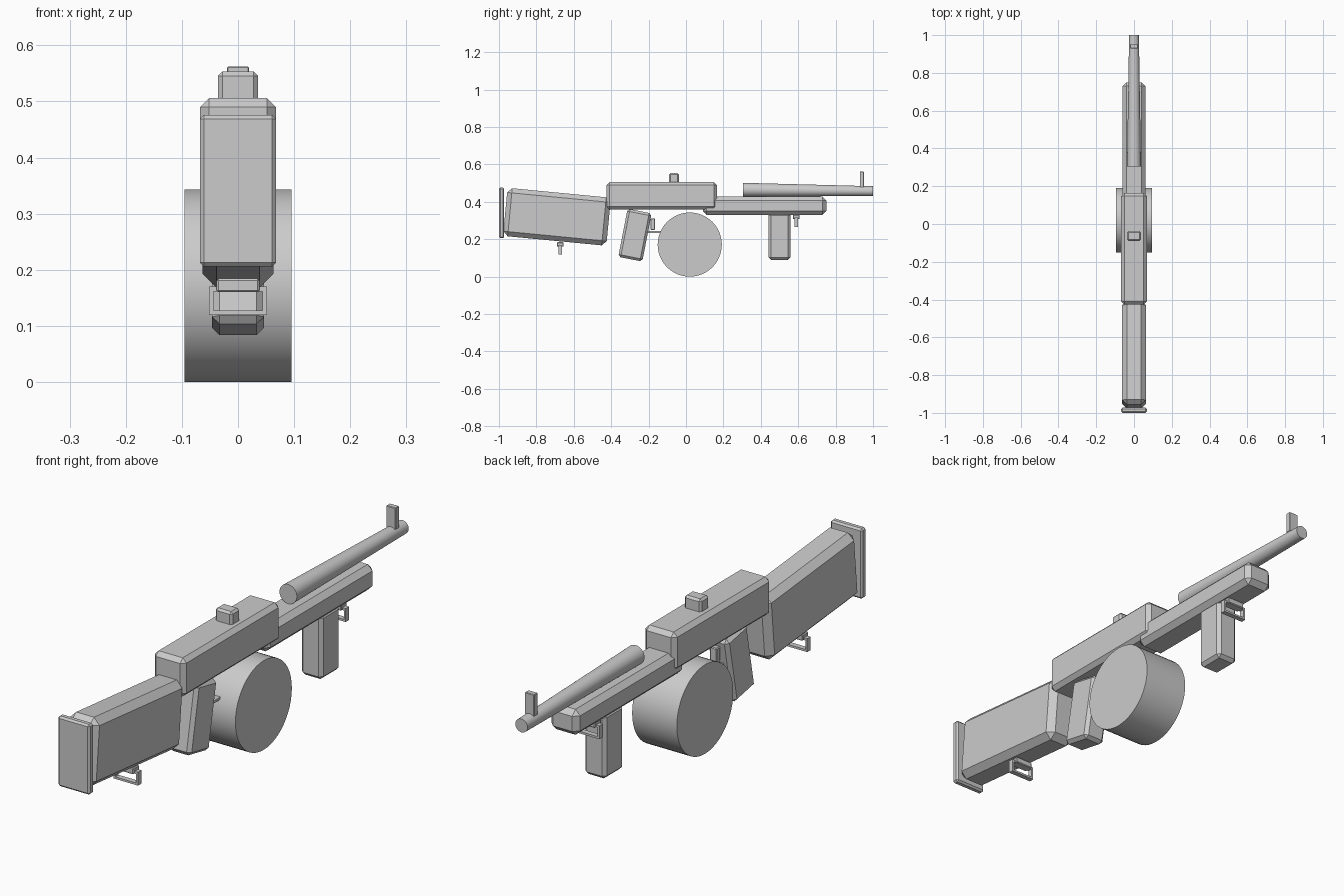
import bpy, bmesh
from math import radians
from mathutils import Matrix

if "Cube" in bpy.data.objects:
    bpy.data.objects.remove(bpy.data.objects["Cube"])


def finish(name, bm, bevel=0.0):
    me = bpy.data.meshes.new(name)
    bm.to_mesh(me)
    bm.free()
    ob = bpy.data.objects.new(name, me)
    bpy.context.collection.objects.link(ob)
    if bevel:
        mod = ob.modifiers.new("chamfer", 'BEVEL')
        mod.width = bevel
        mod.segments = 1
        mod.limit_method = 'ANGLE'
    return ob


def box(name, center, size, bevel=0.0, tilt=0.0):
    bm = bmesh.new()
    bmesh.ops.create_cube(bm, size=1, matrix=Matrix.Diagonal((*size, 1)))
    ob = finish(name, bm, bevel)
    ob.location = center
    ob.rotation_euler.x = radians(tilt)
    return ob


def cylinder(name, r1, r2, depth, matrix, sides=32):
    bm = bmesh.new()
    bmesh.ops.create_cone(bm, cap_ends=True, segments=sides, radius1=r1,
                          radius2=r2, depth=depth, matrix=matrix)
    for f in bm.faces:
        f.smooth = len(f.verts) == 4
    for e in bm.edges:
        e.smooth = all(f.smooth for f in e.link_faces)
    return finish(name, bm)


# Hanging strap loop: mounting plate, two sides and a bottom bar
def strap_loop(name, y, top):
    box(name + "_plate", (0, y, top - 0.012), (0.076, 0.036, 0.024), 0.003)
    box(name + "_top", (0, y, top - 0.018), (0.104, 0.02, 0.009))
    for s, side in ((-1, "left"), (1, "right")):
        box(f"{name}_{side}", (s * 0.048, y, top - 0.041), (0.008, 0.02, 0.046))
    box(name + "_bottom", (0, y, top - 0.061), (0.104, 0.02, 0.008))


# Body, stock and butt plate
box("receiver", (0, -0.13, 0.432), (0.135, 0.59, 0.148), 0.016)
box("top_knob", (0, -0.064, 0.525), (0.072, 0.053, 0.056), 0.008)
box("stock", (0, -0.69, 0.32), (0.126, 0.555, 0.258), 0.025, -5.5)
box("butt_plate", (0, -0.986, 0.341), (0.136, 0.028, 0.27), 0.007)

# Fore-end with chamfered edges, and tapered barrel with front sight
box("fore_end", (0, 0.42, 0.379), (0.122, 0.66, 0.098), 0.02)
along_y = Matrix.Rotation(radians(-90), 4, 'X')
cylinder("barrel", 0.037, 0.026, 0.695,
         Matrix.Translation((0, 0.6525, 0.461)) @ Matrix.Rotation(radians(-0.6), 4, 'X') @ along_y)
box("front_sight", (0, 0.94, 0.52), (0.04, 0.022, 0.084), 0.002)

# Grips
box("rear_grip", (0, -0.273, 0.222), (0.092, 0.131, 0.262), 0.013, -11)
box("front_grip", (0, 0.5, 0.215), (0.092, 0.118, 0.25), 0.013)

# Drum
cylinder("drum", 0.1715, 0.1715, 0.19,
         Matrix.Translation((0, 0.02, 0.1715)) @ Matrix.Rotation(radians(90), 4, 'Y'), 48)

# Trigger and guard strip
box("trigger", (0, -0.177, 0.281), (0.03, 0.024, 0.062), 0.003)
box("trigger_guard", (0, -0.165, 0.238), (0.04, 0.11, 0.01))

# Strap loops
strap_loop("rear_loop", -0.672, 0.184)
strap_loop("front_loop", 0.59, 0.331)
